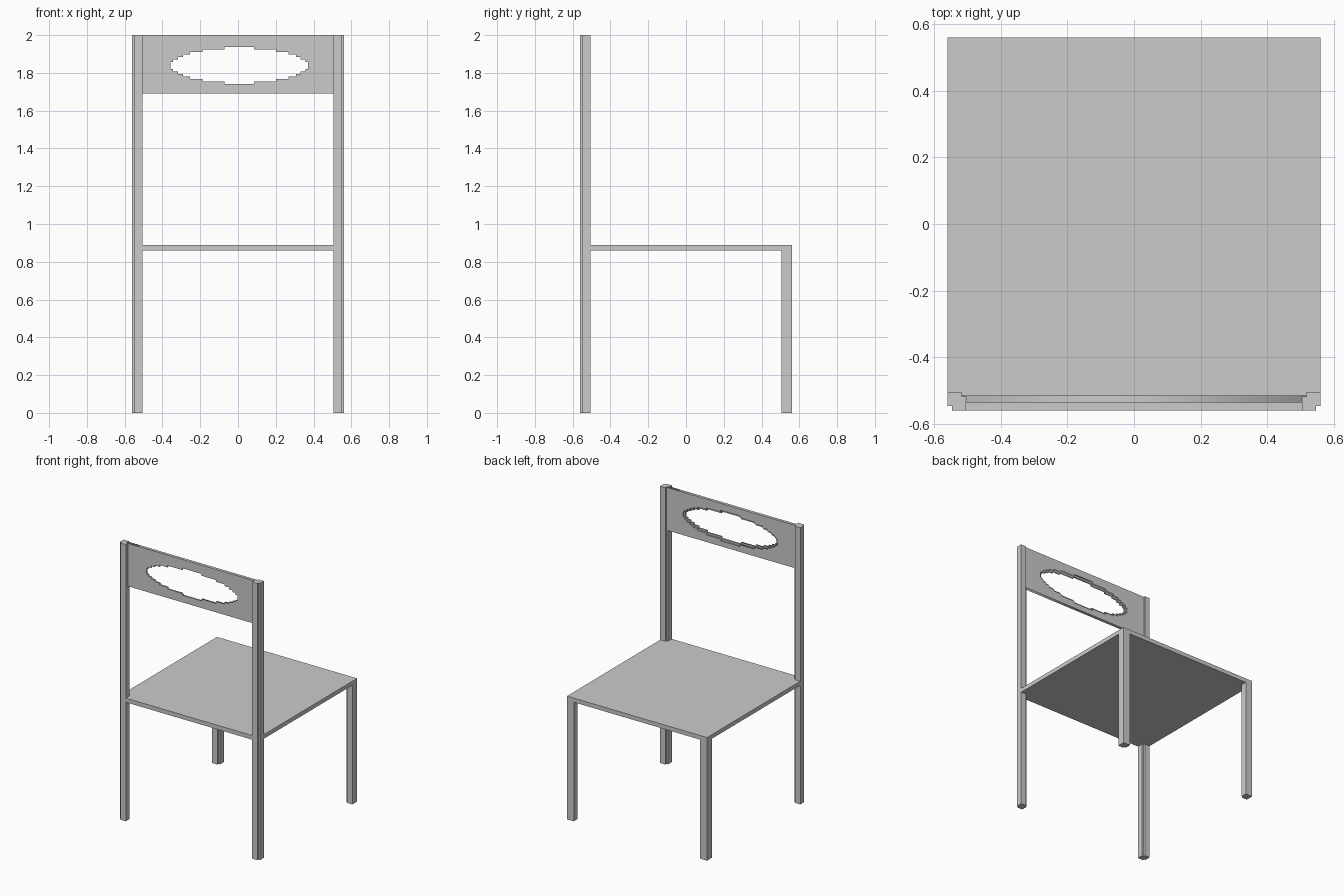
import bpy, bmesh, math

if "Cube" in bpy.data.objects:
    bpy.data.objects.remove(bpy.data.objects["Cube"])

W = 0.56      # half width of the chair
IN = 0.505    # inner face of the legs
N = 0.013     # size of the corner notch


def prism(name, pts, z0, z1, mirror=False):
    bm = bmesh.new()
    face = bm.faces.new([bm.verts.new((x, y, z0)) for x, y in pts])
    ext = bmesh.ops.extrude_face_region(bm, geom=[face])
    for v in ext["geom"]:
        if isinstance(v, bmesh.types.BMVert):
            v.co.z = z1
    bmesh.ops.recalc_face_normals(bm, faces=bm.faces)
    me = bpy.data.meshes.new(name)
    bm.to_mesh(me)
    bm.free()
    ob = bpy.data.objects.new(name, me)
    bpy.context.collection.objects.link(ob)
    if mirror:
        ob.modifiers.new("mirror", "MIRROR").use_mirror_merge = False
    return ob


def stepped_oval(cx, cz, rx, h, rows):
    # right-hand staircase going up, then the left-hand one going down
    half = rows // 2
    reach = (half + 0.18) * h
    right, left = [], []
    for i in range(-half, half + 1):
        w = round(rx * math.sqrt(1 - (i * h / reach) ** 2) / h) * h
        for z in (cz + (i - 0.5) * h, cz + (i + 0.5) * h):
            right.append((cx + w, z))
            left.append((cx - w, z))
    return right + left[::-1]


def pierced_panel(name, outline, hole, y0, y1):
    cu = bpy.data.curves.new(name, "CURVE")
    cu.dimensions = "2D"
    cu.fill_mode = "BOTH"
    cu.extrude = (y1 - y0) / 2
    for pts in (outline, hole):
        sp = cu.splines.new("POLY")
        sp.points.add(len(pts) - 1)
        for p, (x, z) in zip(sp.points, pts):
            p.co = (x, z, 0, 1)
        sp.use_cyclic_u = True
    ob = bpy.data.objects.new(name, cu)
    ob.location.y = (y0 + y1) / 2
    ob.rotation_euler.x = math.pi / 2
    bpy.context.collection.objects.link(ob)
    return ob


# Seat, notched at the two back post corners
prism("seat", [(-W + N, -W), (W - N, -W), (W - N, -W + N), (W, -W + N),
               (W, W), (-W, W), (-W, -W + N), (-W + N, -W + N)], 0.86, 0.89)

# Tall back posts with notched outer and inner corners
prism("back_post", [(IN, -W), (W - N, -W), (W - N, -W + N), (W, -W + N),
                    (W, -IN), (IN + N, -IN), (IN + N, -IN - N), (IN, -IN - N)],
      0, 2, mirror=True)

# Short legs with a notched inner corner
prism("short_leg", [(IN, W), (W, W), (W, IN), (IN + N, IN),
                    (IN + N, IN + N), (IN, IN + N)], 0, 0.86, mirror=True)

# Backrest: two layers, the inner one with a slightly larger oval opening
frame = [(-0.518, 1.69), (0.518, 1.69), (0.518, 2.0), (-0.518, 2.0)]
pierced_panel("backrest_outer", frame,
              stepped_oval(0.007, 1.839, 0.364, 0.013, 15), -0.537, -0.526)
pierced_panel("backrest_inner", frame,
              stepped_oval(0.007, 1.839, 0.380, 0.013, 17), -0.526, -0.515)
